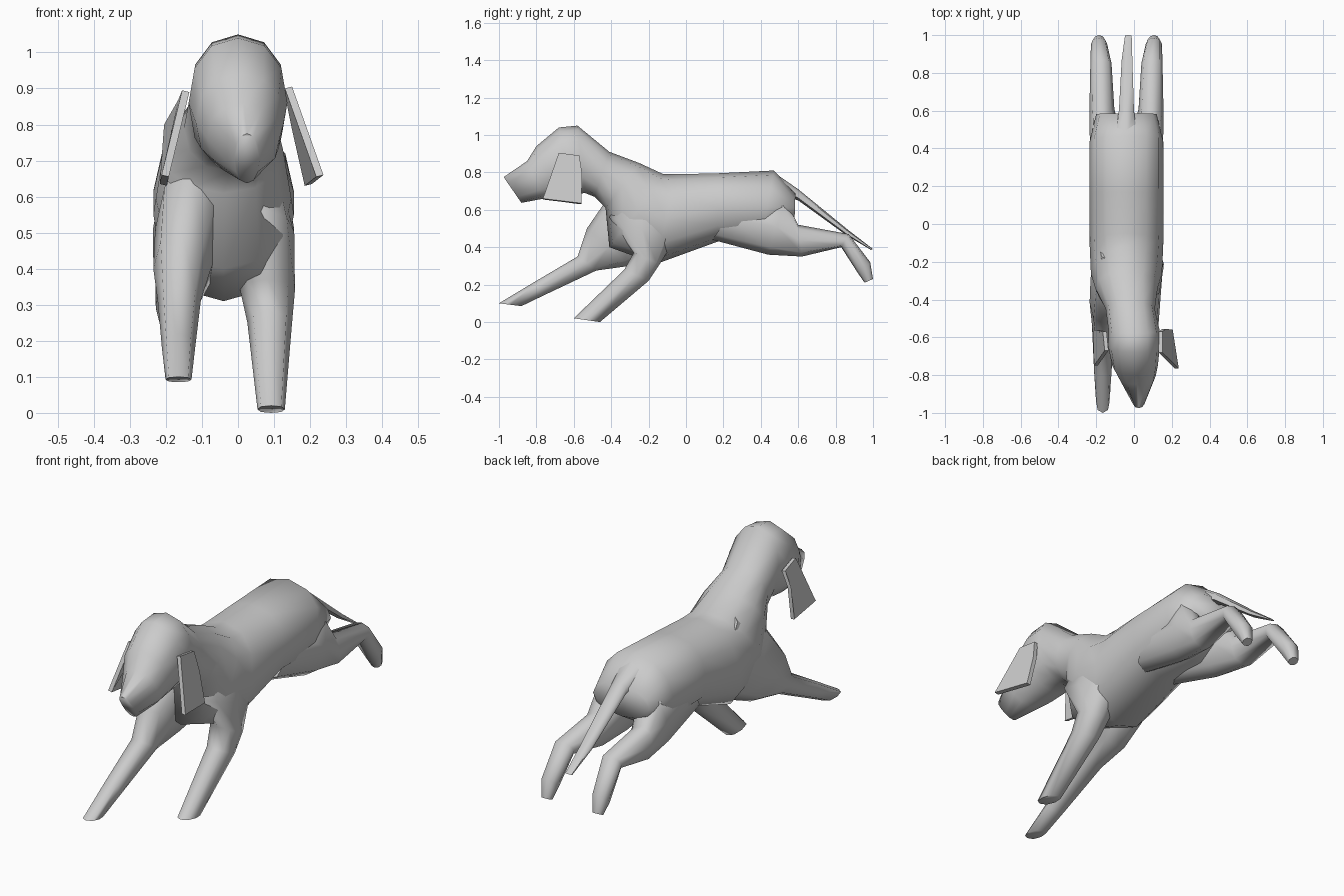
import bpy, bmesh, math
from mathutils import Vector


def finish(name, bm, angle):
    bmesh.ops.recalc_face_normals(bm, faces=bm.faces)
    me = bpy.data.meshes.new(name)
    bm.to_mesh(me)
    bm.free()
    ob = bpy.data.objects.new(name, me)
    bpy.context.collection.objects.link(ob)
    bpy.ops.object.select_all(action='DESELECT')
    ob.select_set(True)
    bpy.context.view_layer.objects.active = ob
    bpy.ops.object.shade_smooth_by_angle(angle=math.radians(angle))
    return ob


def loft(name, sections, n=8, power=0.85, angle=75):
    """Rings from (top y, top z, bottom y, bottom z, centre x, half width)."""
    bm = bmesh.new()
    rings = []
    for ty, tz, by, bz, cx, hw in sections:
        mid = Vector((cx, (ty + by) / 2, (tz + bz) / 2))
        up = Vector((0, (ty - by) / 2, (tz - bz) / 2))
        ring = []
        for i in range(n):
            a = 2 * math.pi * i / n
            s, c = (math.copysign(abs(v) ** power, v) if abs(v) > 1e-6 else 0
                    for v in (math.sin(a), math.cos(a)))
            ring.append(bm.verts.new(mid + up * c + Vector((hw * s, 0, 0))))
        rings.append(ring)
    for r, q in zip(rings, rings[1:]):
        for i in range(n):
            j = (i + 1) % n
            bm.faces.new((r[i], r[j], q[j], q[i]))
    bm.faces.new(rings[0])
    bm.faces.new(rings[-1])
    return finish(name, bm, angle)


# head, neck and torso in one skin
loft("body", [
    (-0.975, 0.775, -0.88, 0.637, 0.025, 0.035),
    (-0.85, 0.86, -0.76, 0.66, 0.015, 0.10),
    (-0.80, 0.94, -0.69, 0.67, 0.005, 0.122),
    (-0.68, 1.04, -0.61, 0.68, 0.00, 0.137),
    (-0.58, 1.05, -0.54, 0.69, 0.00, 0.135),
    (-0.41, 0.91, -0.49, 0.67, -0.02, 0.13),
    (-0.25, 0.85, -0.43, 0.61, -0.04, 0.165),
    (-0.12, 0.79, -0.41, 0.40, -0.04, 0.188),
    (-0.05, 0.79, -0.16, 0.31, -0.04, 0.195),
    (0.17, 0.795, 0.17, 0.43, -0.04, 0.195),
    (0.47, 0.81, 0.40, 0.42, -0.04, 0.195),
    (0.585, 0.69, 0.58, 0.53, -0.04, 0.16)], n=12, power=0.9, angle=85)

# hind legs, mirrored about the spine; the haunch starts inside the torso
for side, label in ((-1, "left"), (1, "right")):
    loft("hind_leg_" + label, [
        (0.30, 0.66, 0.14, 0.44, -0.04 + side * 0.09, 0.08),
        (0.53, 0.66, 0.44, 0.36, -0.04 + side * 0.115, 0.081),
        (0.60, 0.52, 0.62, 0.35, -0.04 + side * 0.13, 0.066),
        (0.87, 0.47, 0.83, 0.40, -0.04 + side * 0.135, 0.056),
        (0.985, 0.32, 0.92, 0.26, -0.04 + side * 0.145, 0.043),
        (1.00, 0.23, 0.955, 0.21, -0.04 + side * 0.145, 0.025)])

# front legs, one reaching out and one landing; shoulders start inside the torso
loft("front_leg_left", [
    (-0.20, 0.80, 0.02, 0.50, -0.12, 0.07),
    (-0.42, 0.66, -0.15, 0.36, -0.13, 0.10),
    (-0.53, 0.50, -0.30, 0.30, -0.155, 0.08),
    (-0.58, 0.35, -0.48, 0.275, -0.163, 0.06),
    (-0.80, 0.22, -0.77, 0.138, -0.165, 0.046),
    (-1.00, 0.10, -0.88, 0.085, -0.165, 0.036)])
loft("front_leg_right", [
    (-0.30, 0.74, 0.0, 0.60, 0.05, 0.06),
    (-0.41, 0.56, -0.06, 0.44, 0.072, 0.084),
    (-0.28, 0.37, -0.14, 0.31, 0.082, 0.076),
    (-0.33, 0.28, -0.20, 0.22, 0.088, 0.062),
    (-0.60, 0.02, -0.46, 0.0, 0.092, 0.038)])

# tail
loft("tail", [
    (0.47, 0.80, 0.54, 0.67, -0.04, 0.06),
    (0.60, 0.71, 0.60, 0.65, -0.04, 0.045),
    (0.87, 0.49, 0.86, 0.462, -0.037, 0.032),
    (1.00, 0.39, 0.99, 0.385, -0.03, 0.02)], n=6)


# ears as thin hanging flaps
def ear(name, corners):
    bm = bmesh.new()
    bm.faces.new([bm.verts.new(c) for c in corners])
    ret = bmesh.ops.extrude_face_region(bm, geom=bm.faces[:])
    inward = -0.02 if corners[0][0] > 0 else 0.02
    bmesh.ops.translate(bm, vec=(inward, 0, -0.005),
                        verts=[v for v in ret["geom"] if isinstance(v, bmesh.types.BMVert)])
    finish(name, bm, 30)


ear("ear_right", [(0.15, -0.68, 0.905), (0.15, -0.57, 0.89), (0.17, -0.555, 0.79),
                  (0.205, -0.56, 0.635), (0.237, -0.765, 0.66)])
ear("ear_left", [(-0.155, -0.67, 0.895), (-0.165, -0.57, 0.87), (-0.205, -0.56, 0.80),
                 (-0.217, -0.57, 0.635), (-0.212, -0.75, 0.66)])
